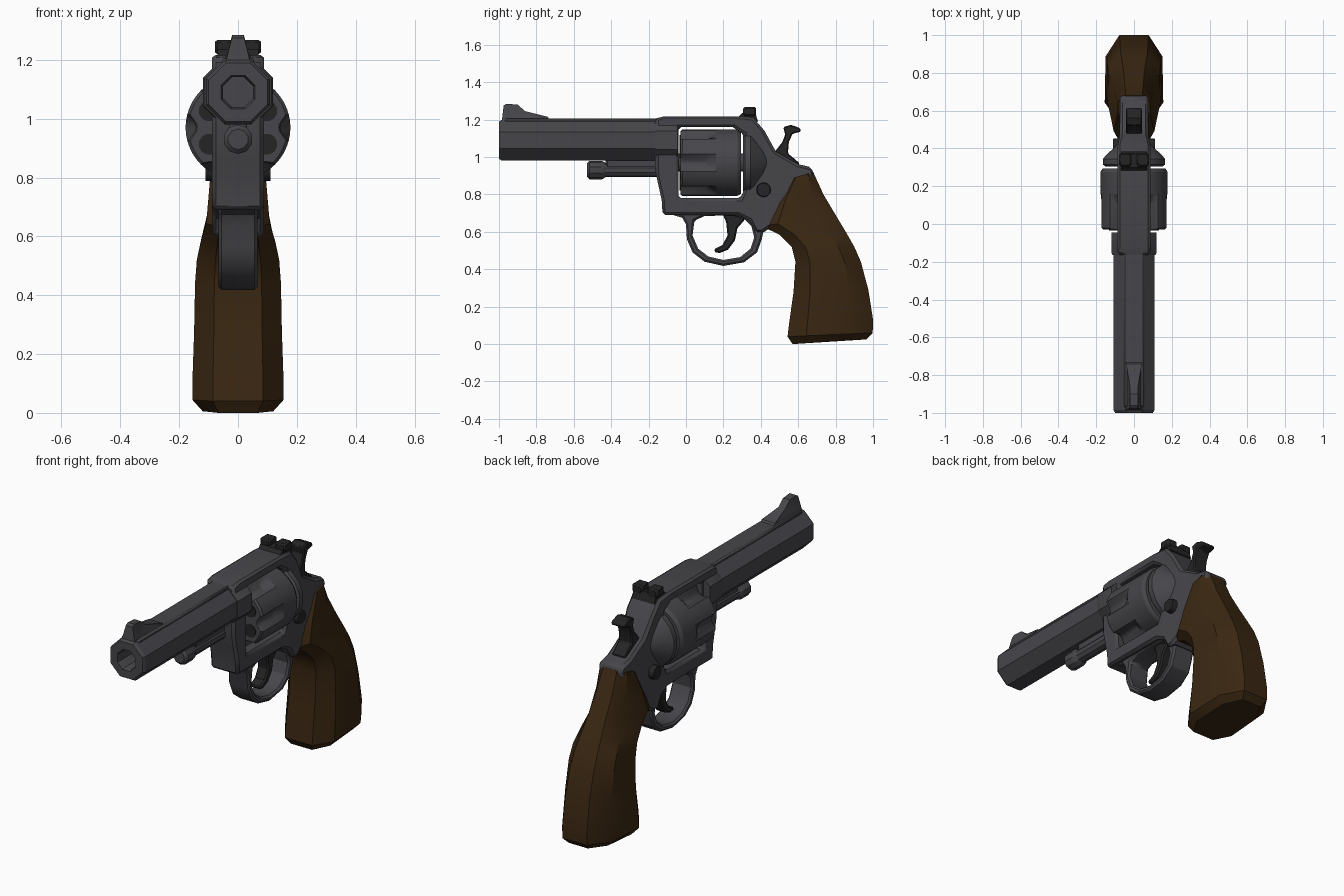
import bpy, bmesh
from math import sin, cos, pi, radians
from mathutils import Vector

if "Cube" in bpy.data.objects:
    bpy.data.objects.remove(bpy.data.objects["Cube"])


def material(name, rgb):
    m = bpy.data.materials.new(name)
    m.use_nodes = True
    m.diffuse_color = (*rgb, 1)
    bsdf = m.node_tree.nodes["Principled BSDF"]
    bsdf.inputs["Base Color"].default_value = (*rgb, 1)
    bsdf.inputs["Roughness"].default_value = 0.6
    return m


GUNMETAL = material("gunmetal", (0.062, 0.061, 0.069))
BLACK = material("black steel", (0.018, 0.018, 0.019))
WOOD = material("dark wood", (0.042, 0.020, 0.006))


def finish(name, bm, mat, angle=30, bevel=0):
    bmesh.ops.recalc_face_normals(bm, faces=bm.faces[:])
    me = bpy.data.meshes.new(name)
    bm.to_mesh(me)
    bm.free()
    me.materials.append(mat)
    me.shade_smooth()
    me.set_sharp_from_angle(angle=radians(angle))
    ob = bpy.data.objects.new(name, me)
    bpy.context.collection.objects.link(ob)
    if bevel:
        mod = ob.modifiers.new("bevel", 'BEVEL')
        mod.width, mod.segments = bevel, 1
        mod.limit_method, mod.angle_limit = 'ANGLE', radians(50)
    return ob


def loft(name, rings, mat, angle=30):
    """Skin a row of equal rings and cap both ends."""
    bm = bmesh.new()
    loops = [[bm.verts.new(p) for p in ring] for ring in rings]
    n = len(loops[0])
    for a, b in zip(loops, loops[1:]):
        for i in range(n):
            j = (i + 1) % n
            bm.faces.new((a[i], a[j], b[j], b[i]))
    bm.faces.new(loops[0])
    bm.faces.new(loops[-1])
    return finish(name, bm, mat, angle)


def lathe(name, profile, sides, z, mat, x=0, angle=30):
    """Turn (y, radius) pairs around an axis running along y."""
    turns = [2 * pi * (i + 0.5) / sides for i in range(sides)]
    rings = [[(x + r * cos(t), y, z + r * sin(t)) for t in turns] for y, r in profile]
    return loft(name, rings, mat, angle)


def prism(name, outline, half, mat, hole=None, bevel=0.0, shape=None):
    """Side outline of (y, z) points, with an optional hole, given a width."""
    bm = bmesh.new()
    edges = []
    for pts in (outline, hole or []):
        vs = [bm.verts.new((-half, y, z)) for y, z in pts]
        edges += [bm.edges.new((v, vs[(i + 1) % len(vs)])) for i, v in enumerate(vs)]
    bmesh.ops.triangle_fill(bm, edges=edges, use_beauty=True, normal=(1, 0, 0))
    ext = bmesh.ops.extrude_face_region(bm, geom=bm.faces[:])
    new = [v for v in ext["geom"] if isinstance(v, bmesh.types.BMVert)]
    bmesh.ops.translate(bm, verts=new, vec=(2 * half, 0, 0))
    if shape:
        for v in bm.verts:
            v.co.x *= shape(v.co)
    return finish(name, bm, mat, 30, bevel)


def box(name, x, y0, y1, z0, z1, mat, half, bevel=0.008):
    ob = prism(name, [(y0, z0), (y1, z0), (y1, z1), (y0, z1)], half, mat, bevel=bevel)
    ob.location.x = x
    return ob


# Barrel with bore, rib and front sight
lathe("barrel", [(-0.05, 0.118), (-0.985, 0.118), (-1.0, 0.108), (-1.0, 0.062),
                 (-0.985, 0.055), (-0.85, 0.055)], 8, 1.09, GUNMETAL)
box("barrel_rib", 0, -0.97, -0.1, 1.15, 1.205, GUNMETAL, 0.055)
lathe("barrel_collar", [(-0.165, 0.122), (-0.155, 0.128), (-0.045, 0.128)], 8, 1.09, GUNMETAL)
prism("front_sight", [(-0.985, 1.19), (-0.975, 1.275), (-0.96, 1.285), (-0.9, 1.28),
                      (-0.86, 1.245), (-0.74, 1.215), (-0.72, 1.19)], 0.042, GUNMETAL,
      shape=lambda c: 0.5 if c.z > 1.23 else 1)

# Frame with cylinder window
prism("frame",
      [(-0.165, 1.205), (-0.12, 1.217), (0.3, 1.217), (0.36, 1.21), (0.42, 1.14),
       (0.48, 1.03), (0.6, 0.962), (0.67, 0.945), (0.685, 0.9), (0.62, 0.8),
       (0.5, 0.66), (0.42, 0.6), (0.37, 0.6), (0.34, 0.66), (0.28, 0.69),
       (-0.125, 0.69), (-0.13, 0.77), (-0.15, 0.86), (-0.165, 0.93)],
      0.088, GUNMETAL,
      hole=[(-0.04, 1.16), (0.25, 1.16), (0.31, 1.12), (0.31, 0.82), (0.29, 0.78),
            (-0.04, 0.78)],
      bevel=0.014, shape=lambda c: 0.85 if c.y > 0.45 else 1)
lathe("recoil_shield", [(0.305, 0.155), (0.315, 0.168), (0.345, 0.168), (0.365, 0.15),
                        (0.43, 0.08)], 16, 0.97, GUNMETAL)

# Trigger guard
prism("trigger_guard",
      [(-0.1, 0.7), (-0.02, 0.675), (0.0, 0.64), (0.005, 0.56), (0.035, 0.49),
       (0.1, 0.44), (0.2, 0.418), (0.31, 0.437), (0.38, 0.49), (0.405, 0.56),
       (0.42, 0.63), (0.36, 0.71)],
      0.066, GUNMETAL,
      hole=[(0.045, 0.66), (0.035, 0.58), (0.065, 0.51), (0.12, 0.468), (0.2, 0.45),
            (0.29, 0.465), (0.345, 0.51), (0.365, 0.57), (0.35, 0.63), (0.31, 0.67),
            (0.25, 0.688), (0.1, 0.685)],
      bevel=0.01)

# Fluted cylinder with six chambers
AXIS = 0.97


def fluted_ring(y, radius, depth):
    ring = []
    for i in range(72):
        t = 2 * pi * i / 72
        off = abs((t + pi / 6) % (pi / 3) - pi / 6) / (pi / 12)
        r = radius - depth * max(0, 1 - off * off)
        ring.append((r * cos(t), y, AXIS + r * sin(t)))
    return ring


loft("cylinder", [fluted_ring(*r) for r in
                  [(-0.03, 0.168, 0.03), (-0.02, 0.178, 0.035), (0.11, 0.178, 0.035),
                   (0.16, 0.178, 0), (0.275, 0.178, 0), (0.295, 0.165, 0)]], GUNMETAL)
for i in range(6):
    t = pi / 6 + i * pi / 3
    lathe("chamber_%d" % (i + 1), [(-0.034, 0.036), (-0.028, 0.036)], 12,
          AXIS + 0.113 * sin(t), BLACK, x=0.113 * cos(t))
lathe("cylinder_axle", [(-0.06, 0.05), (0.32, 0.05)], 12, AXIS, GUNMETAL)

# Ejector rod under the barrel
lathe("ejector_rod", [(-0.44, 0.038), (-0.1, 0.038)], 10, 0.93, GUNMETAL)
lathe("ejector_knob", [(-0.53, 0.035), (-0.515, 0.05), (-0.45, 0.05), (-0.43, 0.038)],
      10, 0.93, GUNMETAL)
box("ejector_lug", 0, -0.43, -0.15, 0.945, 1.0, GUNMETAL, 0.03)

# Trigger, hammer and rear sight
prism("trigger", [(0.19, 0.71), (0.34, 0.72), (0.31, 0.66), (0.275, 0.62), (0.262, 0.555),
                  (0.225, 0.505), (0.18, 0.487), (0.15, 0.492), (0.155, 0.51),
                  (0.195, 0.53), (0.222, 0.58), (0.215, 0.65)], 0.034, BLACK, bevel=0.008)
prism("hammer", [(0.42, 1.0), (0.48, 1.035), (0.515, 1.08), (0.53, 1.12), (0.52, 1.16),
                 (0.56, 1.172), (0.61, 1.155), (0.615, 1.135), (0.57, 1.125),
                 (0.55, 1.08), (0.545, 1.02), (0.61, 0.965), (0.55, 0.92), (0.42, 0.92)],
      0.042, BLACK, bevel=0.006)
prism("rear_sight_base", [(0.27, 1.205), (0.3, 1.235), (0.37, 1.24), (0.385, 1.19),
                          (0.36, 1.18)], 0.07, BLACK)
for side, label in ((1, "left"), (-1, "right")):
    box(label + "_rear_sight_blade", side * 0.047, 0.305, 0.375, 1.22, 1.267, BLACK, 0.032)
    # Round latch on the side of the frame
    bm = bmesh.new()
    bmesh.ops.create_cone(bm, cap_ends=True, segments=12, radius1=0.042, radius2=0.036,
                          depth=0.05)
    ob = finish(label + "_latch", bm, BLACK)
    ob.rotation_euler.y = side * pi / 2
    ob.location = (side * 0.086, 0.415, 0.825)

# Grip: front point, back point and half width of each section
sections = [((0.56, 0.885), (0.68, 0.92), 0.086), ((0.47, 0.75), (0.735, 0.8), 0.098),
            ((0.405, 0.63), (0.8, 0.69), 0.108), ((0.5, 0.585), (0.86, 0.59), 0.126),
            ((0.565, 0.52), (0.9, 0.52), 0.14), ((0.585, 0.44), (0.935, 0.44), 0.146),
            ((0.575, 0.28), (0.975, 0.29), 0.149), ((0.55, 0.1), (1.0, 0.13), 0.155),
            ((0.543, 0.04), (0.998, 0.06), 0.155), ((0.57, 0.0), (0.965, 0.025), 0.12)]
half_ring = [(0, 0.55), (0.22, 1), (0.75, 0.97), (1, 0.5)]
ring = half_ring + [(t, -w) for t, w in reversed(half_ring)]
grip_rings = []
for front, back, width in sections:
    f, b = Vector((0, *front)), Vector((0, *back))
    grip_rings.append([f.lerp(b, t) + Vector((w * width, 0, 0)) for t, w in ring])
loft("grip", grip_rings, WOOD, 35)
